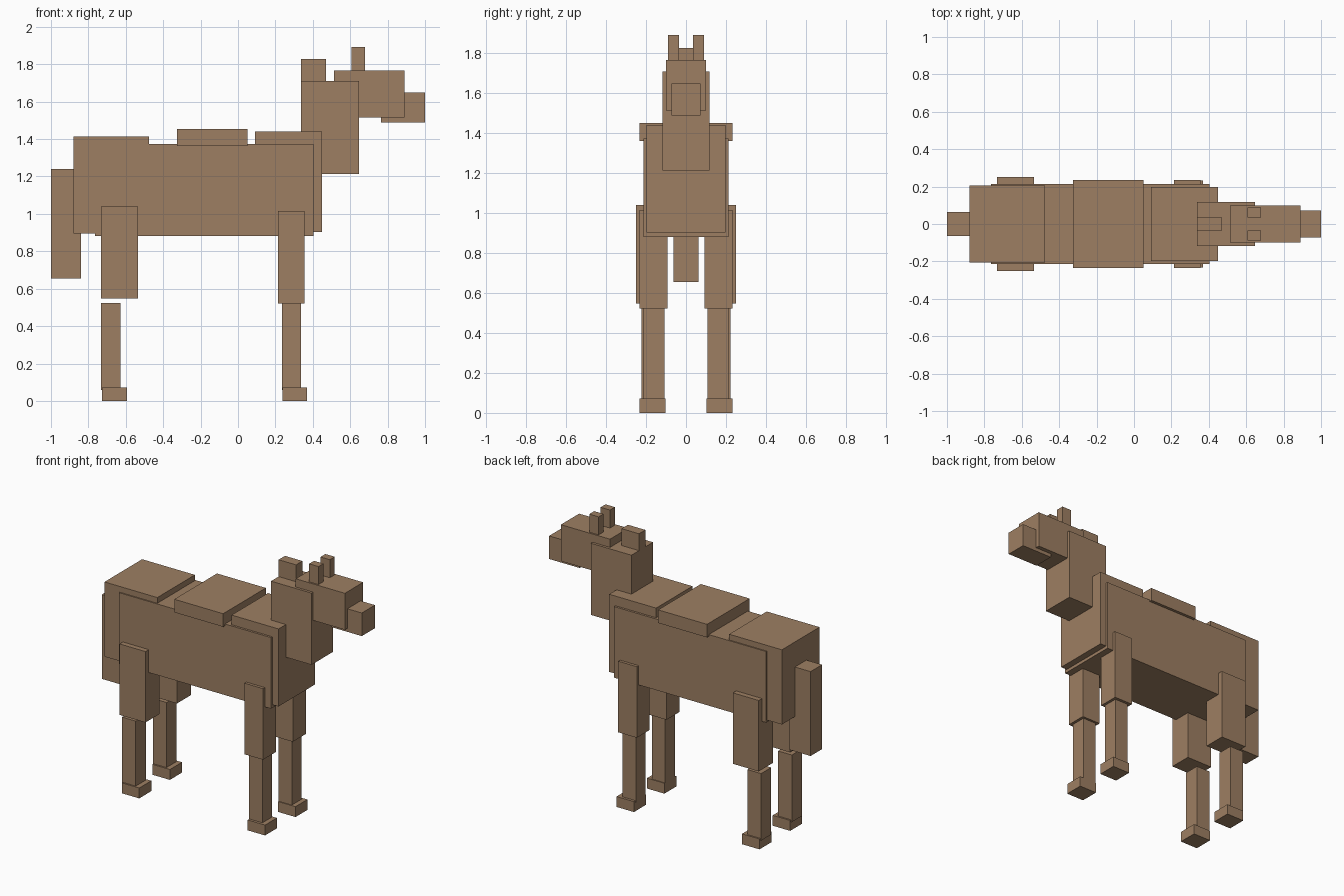
import bpy

brown = bpy.data.materials.new("brown hide")
brown.diffuse_color = (0.34, 0.212, 0.123, 1.0)


def box(name, x, y, z):
    """Box from (min, max) ranges on each axis."""
    verts = [(a, b, c) for a in x for b in y for c in z]
    faces = [(0, 1, 3, 2), (4, 6, 7, 5), (0, 4, 5, 1),
             (2, 3, 7, 6), (0, 2, 6, 4), (1, 5, 7, 3)]
    mesh = bpy.data.meshes.new(name)
    mesh.from_pydata(verts, [], faces)
    mesh.materials.append(brown)
    obj = bpy.data.objects.new(name, mesh)
    bpy.context.collection.objects.link(obj)
    return obj


def centred(name, x, half, z):
    return box(name, x, (-half, half), z)


def pair(name, x, y, z):
    box("left_" + name, x, y, z)
    box("right_" + name, x, (-y[1], -y[0]), z)


# Torso
centred("body", (-0.765, 0.403), 0.214, (0.881, 1.374))
centred("rump", (-0.88, -0.475), 0.206, (0.896, 1.414))
centred("back_pad", (-0.325, 0.05), 0.234, (1.362, 1.453))
centred("chest", (0.09, 0.45), 0.199, (0.903, 1.441))
centred("tail", (-1.0, -0.84), 0.063, (0.655, 1.24))

# Neck and head
centred("neck", (0.336, 0.647), 0.118, (1.214, 1.711))
centred("mane_tuft", (0.336, 0.47), 0.035, (1.70, 1.828))
centred("head", (0.513, 0.89), 0.1, (1.515, 1.768))
centred("muzzle", (0.765, 1.0), 0.072, (1.49, 1.65))
pair("ear", (0.608, 0.68), (0.035, 0.089), (1.75, 1.893))

# Hind legs
pair("hind_thigh", (-0.733, -0.535), (0.095, 0.25), (0.548, 1.04))
pair("hind_shin", (-0.733, -0.628), (0.113, 0.224), (0.058, 0.523))
pair("hind_hoof", (-0.728, -0.594), (0.102, 0.234), (0.0, 0.072))

# Front legs
pair("front_thigh", (0.214, 0.356), (0.092, 0.234), (0.522, 1.015))
pair("front_shin", (0.235, 0.337), (0.108, 0.214), (0.058, 0.525))
pair("front_hoof", (0.237, 0.37), (0.102, 0.232), (0.0, 0.072))
